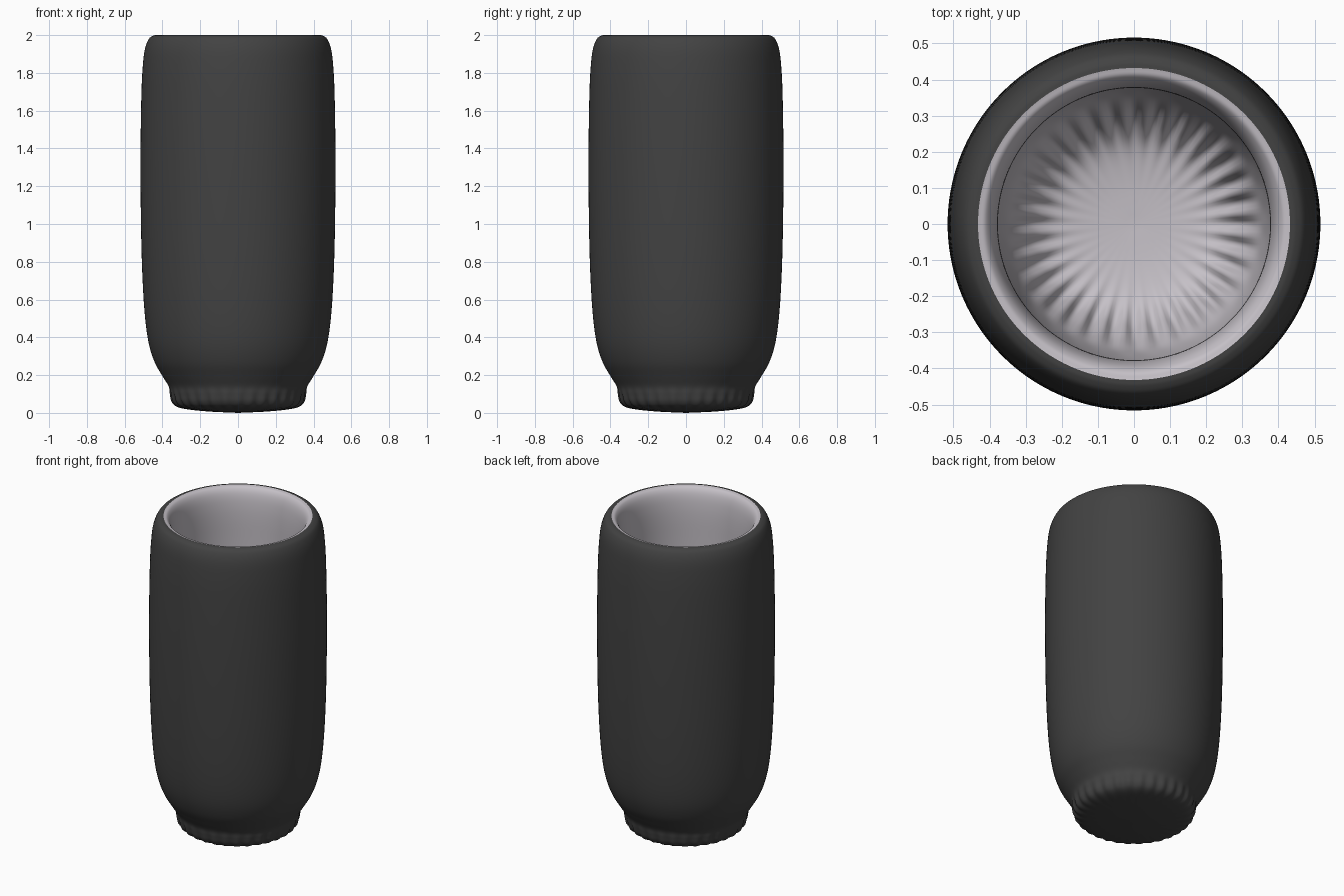
import bpy, bmesh, math
from mathutils import Vector

if "Cube" in bpy.data.objects:
    bpy.data.objects.remove(bpy.data.objects["Cube"])

SEG = 192     # segments round the tumbler
FLUTES = 32   # ripples near the base


def material(name, rgb):
    m = bpy.data.materials.new(name)
    m.diffuse_color = (*rgb, 1)
    m.use_nodes = True
    m.node_tree.nodes["Principled BSDF"].inputs["Base Color"].default_value = m.diffuse_color
    return m


def smooth_profile(pts, n=5):
    """Catmull-Rom through (radius, z, flute depth) points."""
    p = [Vector(q) for q in pts]
    p = [2 * p[0] - p[1]] + p + [2 * p[-1] - p[-2]]
    out = []
    for a, b, c, d in zip(p, p[1:], p[2:], p[3:]):
        for i in range(n):
            t = i / n
            out.append(0.5 * (2 * b + (c - a) * t + (2 * a - 5 * b + 4 * c - d) * t * t
                              + (3 * b - a - 3 * c + d) * t ** 3))
    out.append(p[-2])
    return out


def lathe(name, pts, mat):
    """Spin a profile that starts on the axis; third value ripples the radius."""
    prof = smooth_profile(pts)
    bm = bmesh.new()
    centre = bm.verts.new((0, 0, prof[0].y))
    rings = []
    for r, z, f in prof[1:]:
        ring = []
        for i in range(SEG):
            a = math.tau * i / SEG
            rr = r + f * math.cos(FLUTES * a)
            ring.append(bm.verts.new((rr * math.cos(a), rr * math.sin(a), z)))
        rings.append(ring)
    for i in range(SEG):
        j = (i + 1) % SEG
        bm.faces.new((centre, rings[0][i], rings[0][j]))
        for lo, hi in zip(rings, rings[1:]):
            bm.faces.new((lo[i], lo[j], hi[j], hi[i]))
    for f in bm.faces:
        f.smooth = True
    me = bpy.data.meshes.new(name)
    bm.normal_update()
    bm.to_mesh(me)
    bm.free()
    me.materials.append(mat)
    ob = bpy.data.objects.new(name, me)
    bpy.context.collection.objects.link(ob)
    return ob


# Dark outer body: convex base, fluted foot, shoulder, tall wall, rounded lip
outer = [(0, 0, 0), (0.15, 0.007, 0), (0.26, 0.018, 0.003), (0.32, 0.033, 0.005),
         (0.347, 0.06, 0.005), (0.358, 0.10, 0.003), (0.367, 0.14, 0),
         (0.40, 0.195, 0), (0.442, 0.27, 0), (0.475, 0.38, 0), (0.496, 0.55, 0),
         (0.509, 0.8, 0), (0.515, 1.1, 0), (0.516, 1.4, 0), (0.511, 1.7, 0),
         (0.503, 1.85, 0), (0.492, 1.93, 0), (0.472, 1.98, 0), (0.45, 1.997, 0),
         (0.432, 2.0, 0)]
lathe("outer_body", outer, material("dark grey", (0.055, 0.055, 0.055)))

# Pale inner liner: dished floor, fluted corner, wall, rounded inner lip
inner = [(0, 0.09, 0), (0.12, 0.097, 0.001), (0.21, 0.115, 0.006), (0.265, 0.15, 0.012),
         (0.30, 0.20, 0.012), (0.33, 0.27, 0.006), (0.357, 0.37, 0), (0.374, 0.55, 0),
         (0.381, 0.8, 0), (0.384, 1.2, 0), (0.381, 1.6, 0), (0.377, 1.8, 0),
         (0.381, 1.90, 0), (0.392, 1.96, 0), (0.41, 1.992, 0), (0.432, 2.0, 0)]
liner = lathe("inner_liner", inner, material("pale grey", (0.56, 0.53, 0.57)))
liner.data.flip_normals()   # liner faces into the cup

# Outer base fan must face down
body = bpy.data.objects["outer_body"]
bm = bmesh.new()
bm.from_mesh(body.data)
bmesh.ops.reverse_faces(bm, faces=[f for f in bm.faces if len(f.verts) == 3])
bm.to_mesh(body.data)
bm.free()
bm = bmesh.new()
bm.from_mesh(liner.data)
bmesh.ops.reverse_faces(bm, faces=[f for f in bm.faces if len(f.verts) == 3])
bm.to_mesh(liner.data)
bm.free()
